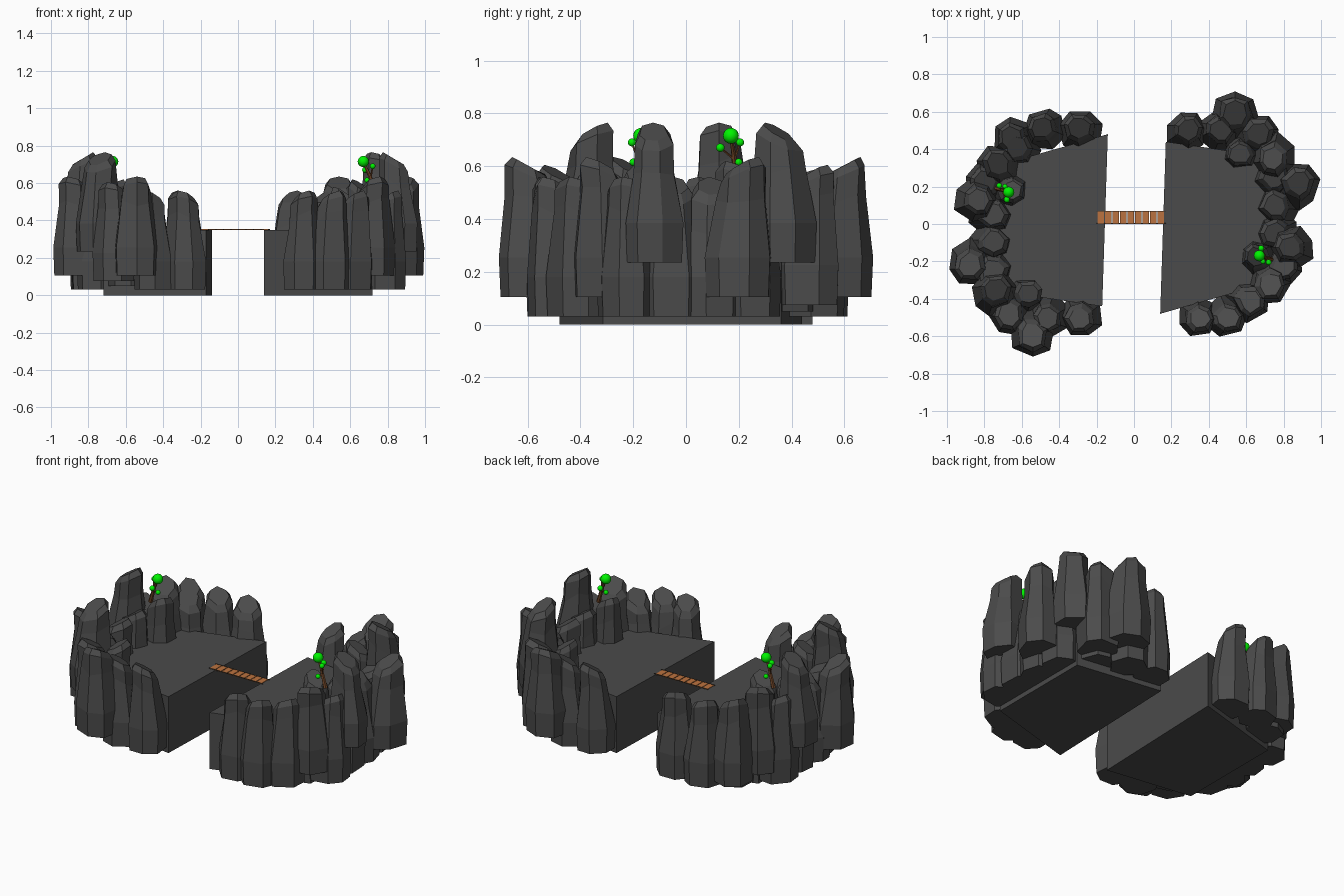
import bpy, bmesh, random
from math import cos, sin, pi, atan2, radians
from mathutils import Vector

if "Cube" in bpy.data.objects:
    bpy.data.objects.remove(bpy.data.objects["Cube"])

random.seed(4)


def material(name, rgb):
    m = bpy.data.materials.new(name)
    m.diffuse_color = (*rgb, 1)
    m.use_nodes = True
    m.node_tree.nodes["Principled BSDF"].inputs["Base Color"].default_value = m.diffuse_color
    return m


STONE = material("dark_stone", (0.07, 0.07, 0.07))
WOOD = material("plank_wood", (0.5, 0.17, 0.05))
BARK = material("bark", (0.16, 0.06, 0.02))
LEAF = material("leaf_green", (0.0, 0.9, 0.0))
ROPE = material("rope_dark", (0.04, 0.03, 0.02))


def finish(bm, name, mat):
    bmesh.ops.recalc_face_normals(bm, faces=bm.faces)
    me = bpy.data.meshes.new(name)
    bm.to_mesh(me)
    bm.free()
    me.materials.append(mat)
    ob = bpy.data.objects.new(name, me)
    bpy.context.collection.objects.link(ob)
    return ob


def loft(rings, name, mat):
    """Skin a stack of rings and cap both ends."""
    bm = bmesh.new()
    rows = [[bm.verts.new(p) for p in r] for r in rings]
    n = len(rows[0])
    for a, b in zip(rows, rows[1:]):
        for i in range(n):
            j = (i + 1) % n
            bm.faces.new((a[i], a[j], b[j], b[i]))
    bm.faces.new(rows[0])
    bm.faces.new(rows[-1])
    return finish(bm, name, mat)


# Faceted rock column: (height, radius, lean shift, top tilt)
ROCK = [(0, .118, 0, 0), (.15, .124, 0, 0), (.37, .090, .010, .03),
        (.46, .084, .016, .04), (.495, .060, .018, .035)]


def rock(name, x, y, base, lean, size=1.0):
    n = 7
    d = Vector((cos(lean), sin(lean)))
    cols = [(lean + 2 * pi * (i + (random.uniform(-.2, .2) if i else 0)) / n,
             random.uniform(.92, 1.06) if i else 1.0) for i in range(n)]
    rings = []
    for k, (h, r, shift, tilt) in enumerate(ROCK):
        ring = []
        for a, f in cols:
            rr = size * r * f * (random.uniform(.93, 1.07) if k > 1 else 1)
            p = Vector((cos(a), sin(a)))
            dz = tilt * p.dot(d) + (random.uniform(-.03, .03) if k == 2 else 0)
            q = Vector((x, y)) + p * rr + d * shift
            ring.append((q.x, q.y, base + h + dz))
        rings.append(ring)
    loft(rings, name, STONE)


def tube(name, p, q, r0, r1, mat, sides=6):
    p, q = Vector(p), Vector(q)
    rot = (q - p).to_track_quat('Z', 'Y')
    circle = [Vector((cos(2 * pi * i / sides), sin(2 * pi * i / sides), 0)) for i in range(sides)]
    loft([[c + rot @ (v * r) for v in circle] for c, r in ((p, r0), (q, r1))], name, mat)


def leaf_ball(name, c, r):
    bpy.ops.mesh.primitive_uv_sphere_add(segments=16, ring_count=10, radius=r, location=c)
    ob = bpy.context.object
    ob.name = name
    ob.data.materials.append(LEAF)
    bpy.ops.object.shade_smooth()


# Rocks of one bank: x, y, base height, lean direction in degrees (None = outward), size
LOW, MID, TALL = .03, .105, .235
ROCKS = [
    (.28, .49, LOW, None, .95), (.45, .49, LOW, None, .95), (.58, .38, LOW + .02, 200, .9),
    (.74, .24, LOW, 40, 1), (.77, .10, LOW, 190, 1), (.77, -.05, LOW, 180, 1),
    (.67, -.185, LOW + .06, 150, .85), (.78, -.22, LOW, None, 1), (.61, -.40, LOW, None, 1),
    (.54, .575, MID, 90, 1.08), (.66, .47, MID - .03, 60, 1), (.87, .205, MID, 60, 1.05),
    (.72, -.31, MID, 300, 1), (.75, .365, TALL, 240, 1), (.85, -.125, TALL, 180, .95),
]
OWN = {"right": [(.34, -.49, LOW, None, .92), (.49, -.49, LOW, None, .95)],
       "left": [(.285, -.50, LOW, None, .95), (.48, -.50, LOW, None, .95),
                (.64, -.45, LOW + .03, None, 1)]}
SLAB = [(.14, -.48), (.72, -.315), (.72, .36), (.17, .44)]
LEAVES = [(.67, -.17, .715, .03), (.68, -.13, .67, .016),
          (.72, -.205, .69, .015), (.69, -.20, .615, .014)]

# Two banks, the left one being the right one turned by 180 degrees
for side, s in (("right", 1), ("left", -1)):
    # Flat ground slab
    loft([[(s * x, s * y, z) for x, y in SLAB] for z in (0, .35)], side + "_plateau", STONE)

    # Ring of rock columns
    for i, (x, y, base, lean, size) in enumerate(ROCKS + OWN[side]):
        a = atan2(y, x) if lean is None else radians(lean)
        rock(f"{side}_rock_{i + 1}", s * x, s * y, base, a + (0 if s > 0 else pi), size)

    # Small leaning tree
    P = lambda x, y, z: (s * x, s * y, z)
    tube(side + "_tree_trunk", P(.735, -.19, .55), P(.70, -.18, .65), .013, .009, BARK)
    tube(side + "_tree_crown_stem", P(.70, -.18, .65), P(.67, -.17, .71), .009, .006, BARK)
    for i, (x, y, z, r) in enumerate(LEAVES):
        if i:
            tube(f"{side}_tree_twig_{i}", P(.71, -.183, .625), P(x, y, z), .005, .004, BARK, 5)
        leaf_ball(f"{side}_tree_leaves_{i + 1}", P(x, y, z), r)

# Plank bridge
for i in range(9):
    x = -.195 + i * .04
    loft([[(x, 0, z), (x + .035, 0, z), (x + .035, .07, z), (x, .07, z)]
          for z in (.349, .353)], f"bridge_plank_{i + 1}", WOOD)
for name, y in (("front", .002), ("back", .068)):
    tube(f"bridge_{name}_rope", (-.20, y, .352), (.17, y, .352), .0025, .0025, ROPE)
